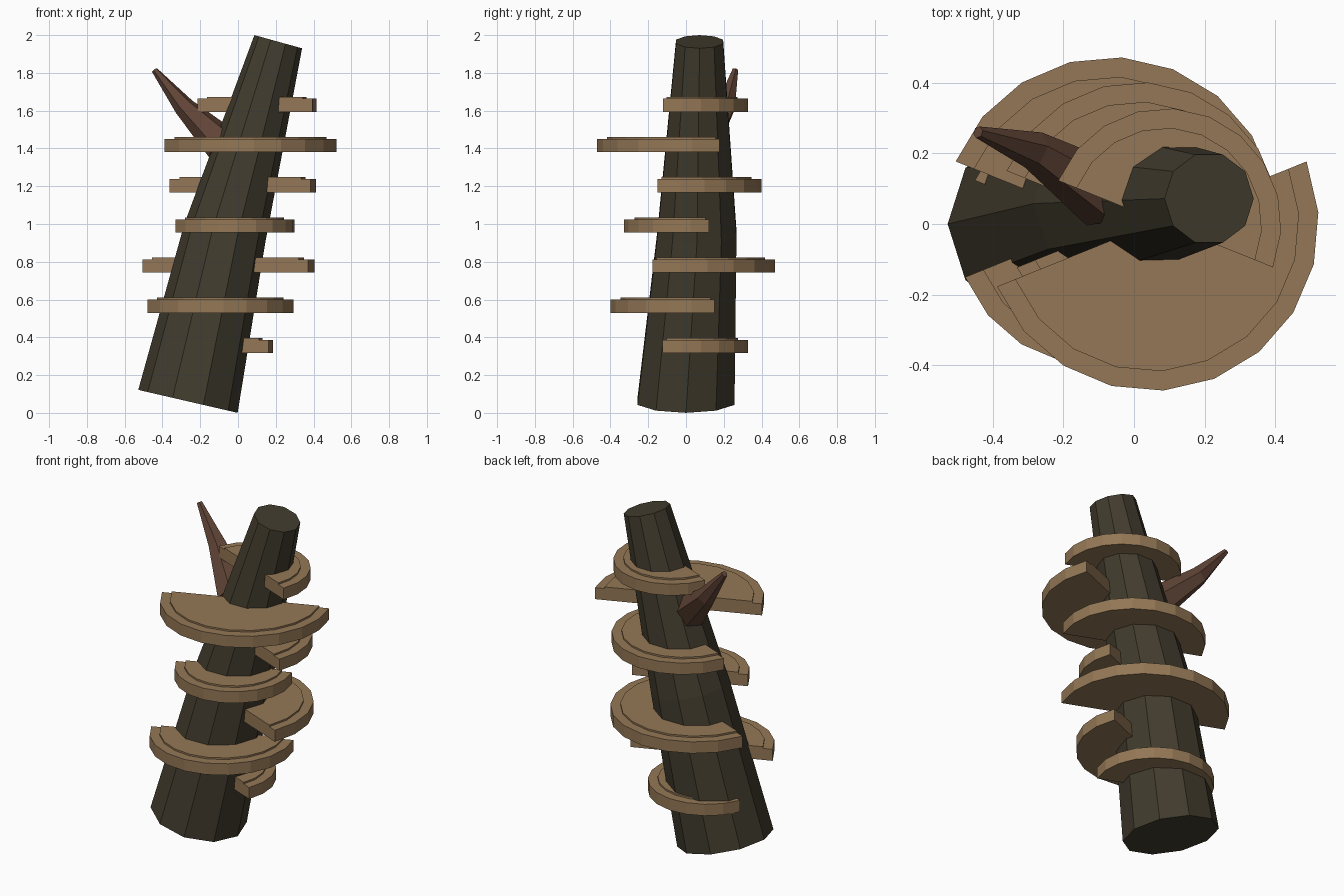
import bpy, bmesh, math
from mathutils import Vector

if "Cube" in bpy.data.objects:
    bpy.data.objects.remove(bpy.data.objects["Cube"])


def material(name, rgb):
    m = bpy.data.materials.new(name)
    m.diffuse_color = (*rgb, 1)
    m.use_nodes = True
    m.node_tree.nodes["Principled BSDF"].inputs["Base Color"].default_value = m.diffuse_color
    return m


BARK = material("dark bark", (0.054, 0.045, 0.027))
FUNGUS = material("tan fungus", (0.295, 0.185, 0.092))
BRANCH = material("brown branch", (0.118, 0.058, 0.037))


def finish(name, bm, mat):
    bmesh.ops.recalc_face_normals(bm, faces=bm.faces)
    me = bpy.data.meshes.new(name)
    bm.to_mesh(me)
    bm.free()
    me.materials.append(mat)
    ob = bpy.data.objects.new(name, me)
    bpy.context.collection.objects.link(ob)
    return ob


def loft(name, rings, sides, mat):
    """Capped tube through rings of (centre, radius, u axis, v axis)."""
    bm = bmesh.new()
    loops = []
    for c, r, u, v in rings:
        loops.append([bm.verts.new(Vector(c) + r * (math.cos(a) * u + math.sin(a) * v))
                      for a in (i * math.tau / sides for i in range(sides))])
    for lo, hi in zip(loops, loops[1:]):
        for i in range(sides):
            j = (i + 1) % sides
            bm.faces.new((lo[i], lo[j], hi[j], hi[i]))
    bm.faces.new(loops[0])
    bm.faces.new(loops[-1])
    return finish(name, bm, mat)


def half_disc(name, centre, radius, z0, z1, start, mat, segments=10):
    """Half cylinder sweeping 180 degrees from the start angle."""
    bm = bmesh.new()
    pts = [start + math.pi * i / segments for i in range(segments + 1)]
    face = bm.faces.new([bm.verts.new((centre[0] + radius * math.cos(a),
                                       centre[1] + radius * math.sin(a), z0)) for a in pts])
    top = bmesh.ops.extrude_face_region(bm, geom=[face])["geom"]
    bmesh.ops.translate(bm, vec=(0, 0, z1 - z0),
                        verts=[g for g in top if isinstance(g, bmesh.types.BMVert)])
    return finish(name, bm, mat)


# Leaning trunk, slightly bent at the middle
trunk = []
for c, r, tilt in (((-0.265, 0, 0.061), 0.27, 13),
                   ((-0.07, 0.058, 0.95), 0.22, 13.5),
                   ((0.213, 0.072, 1.965), 0.131, 15.5)):
    t = math.radians(tilt)
    trunk.append((c, r, Vector((math.cos(t), 0, -math.sin(t))), Vector((0, 1, 0))))
loft("trunk", trunk, 10, BARK)

# Broken branch stub, tapering and bending upwards
path = [Vector((-0.08, 0.08, 1.42)), Vector((-0.285, 0.21, 1.62)), Vector((-0.442, 0.26, 1.815))]
branch = []
for i, r in enumerate((0.1, 0.055, 0.017)):
    d = (path[min(i + 1, 2)] - path[max(i - 1, 0)]).normalized()
    u = d.cross(Vector((0, 0, 1))).normalized()
    branch.append((path[i], r, u, d.cross(u)))
loft("branch", branch, 6, BRANCH)

# Shelf fungi alternating between back and front, each with a raised cap
CUT = math.radians(22)
for i, r in enumerate((0.33, 0.402, 0.473, 0.328, 0.402, 0.473, 0.328)):
    z = 0.317 + 0.2127 * i
    centre = (-0.145 + 0.0391 * i, 0)
    start = -CUT if i % 2 == 0 else math.pi + CUT
    half_disc(f"shelf_{i + 1}", centre, r, z, z + 0.07, start, FUNGUS)
    half_disc(f"shelf_cap_{i + 1}", centre, r - 0.055, z + 0.065, z + 0.08, start, FUNGUS)
